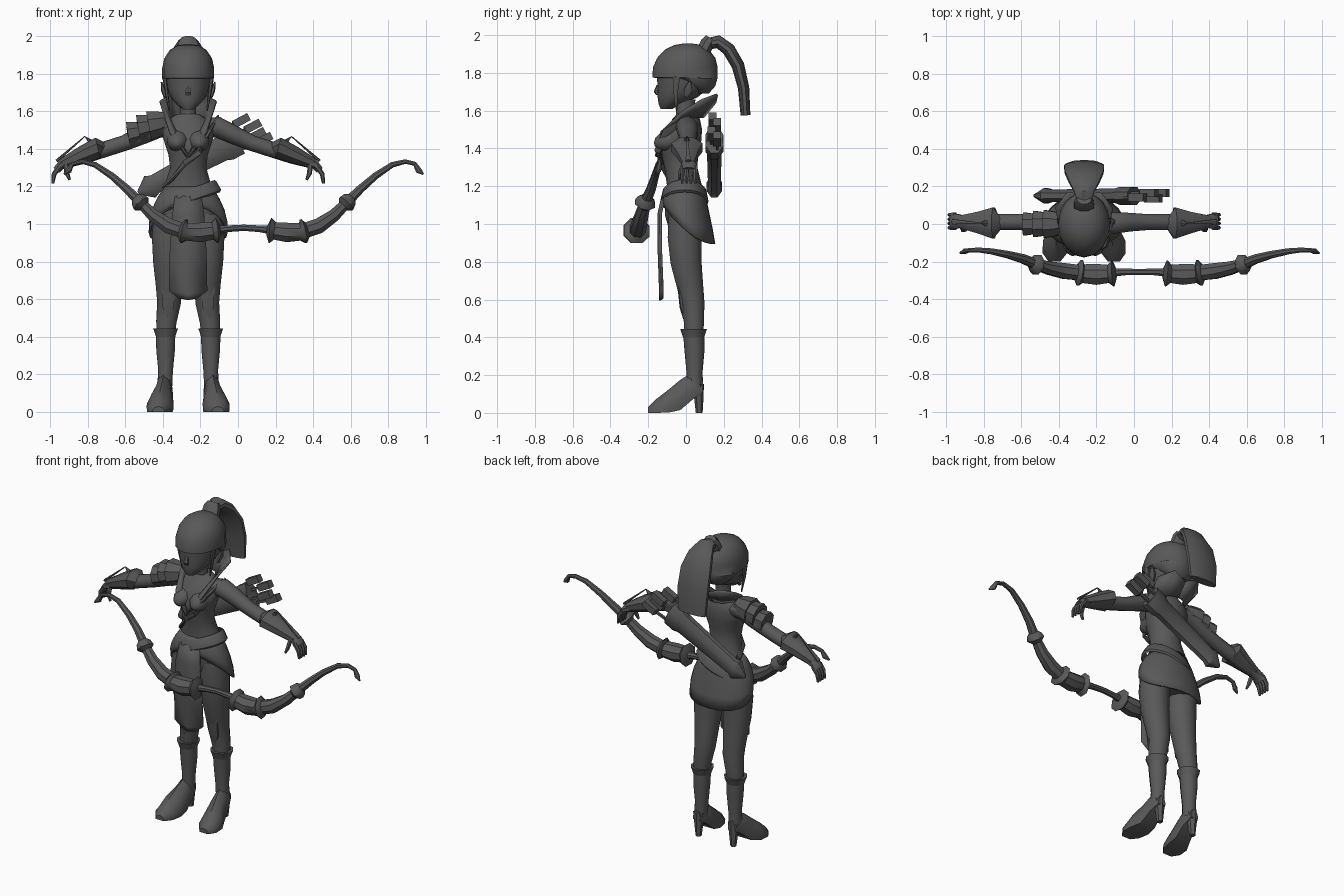
import bpy, bmesh, math
from mathutils import Vector

CX = -0.265  # body centre line
GREY = bpy.data.materials.new("dark_grey")
GREY.diffuse_color = (0.1, 0.1, 0.1, 1)


def finish(name, bm, angle=40):
    bmesh.ops.recalc_face_normals(bm, faces=bm.faces)
    me = bpy.data.meshes.new(name)
    bm.to_mesh(me)
    bm.free()
    me.materials.append(GREY)
    ob = bpy.data.objects.new(name, me)
    bpy.context.collection.objects.link(ob)
    bpy.ops.object.select_all(action='DESELECT')
    ob.select_set(True)
    bpy.context.view_layer.objects.active = ob
    bpy.ops.object.shade_smooth_by_angle(angle=math.radians(angle))
    return ob


def skin(name, rings, closed=True, caps=True, angle=40):
    """Bridge a list of point rings into one surface."""
    bm = bmesh.new()
    rows = [[bm.verts.new(p) for p in r] for r in rings]
    n = len(rows[0])
    for a, b in zip(rows, rows[1:]):
        for i in range(n if closed else n - 1):
            j = (i + 1) % n
            bm.faces.new((a[i], a[j], b[j], b[i]))
    if caps:
        bm.faces.new(rows[0])
        bm.faces.new(rows[-1])
    return finish(name, bm, angle)


def tube(name, pts, n=10, side=(0, 1, 0), s=1, cx=CX, angle=40):
    """Path of (x, y, z, radius along side, radius across)."""
    c = [Vector((cx + s * p[0], p[1], p[2])) for p in pts]
    rings = []
    for i, p in enumerate(pts):
        t = (c[min(i + 1, len(c) - 1)] - c[max(i - 1, 0)]).normalized()
        u = Vector(side)
        u = (u - t * u.dot(t)).normalized()
        v = t.cross(u)
        rings.append([c[i] + u * p[3] * math.cos(a) + v * p[4] * math.sin(a)
                      for a in (2 * math.pi * (k + .5) / n for k in range(n))])
    return skin(name, rings, angle=angle)


def stack(name, rows, n=16, x=0):
    """Level rings of (z, half width, front y, back y)."""
    return skin(name, [[(CX + x + w * math.sin(a), (f + b) / 2 - (b - f) / 2 * math.cos(a), z)
                        for a in (2 * math.pi * k / n for k in range(n))]
                       for z, w, f, b in rows])


# head, hair and neck
stack("face", [(1.61, .03, -.135, -.07), (1.635, .06, -.145, -.03), (1.67, .09, -.15, .06),
               (1.72, .115, -.15, .12), (1.79, .125, -.155, .15)])
stack("hair_cap", [(1.69, .06, .05, .12), (1.73, .11, -.01, .155), (1.77, .133, -.1, .166),
                   (1.775, .138, -.178, .167), (1.83, .138, -.175, .168), (1.88, .127, -.152, .155),
                   (1.925, .098, -.11, .12), (1.948, .06, -.06, .08), (1.956, .02, -.01, .03)])
tube("nose", [(0, -.148, 1.735, .012, .008), (0, -.158, 1.70, .017, .013),
              (0, -.15, 1.685, .015, .008)], 6, (1, 0, 0))
stack("neck", [(1.5, .06, -.05, .06), (1.57, .045, -.05, .04), (1.66, .045, -.06, .05)], 10)
for s in (1, -1):
    tube("ear", [(.12, 0, 1.675, .012, .01), (.132, .012, 1.71, .025, .012),
                 (.142, .02, 1.755, .006, .004)], 6, s=s)
    tube("side_lock", [(.125, -.05, 1.78, .022, .012), (.115, -.055, 1.7, .014, .01),
                       (.1, -.05, 1.6, .004, .004)], 6, s=s)

# ponytail
tube("hair_tie", [(0, .085, 1.9, .06, .04), (0, .115, 1.96, .055, .04), (0, .13, 1.985, .04, .03)],
     8, (1, 0, 0))
tube("ponytail", [(0, .1, 1.95, .035, .03), (0, .17, 1.965, .055, .035), (0, .225, 1.925, .085, .035),
                  (0, .275, 1.84, .108, .034), (0, .305, 1.72, .112, .03), (0, .315, 1.575, .1, .026)],
     10, (1, 0, 0))

# torso
stack("torso", [(.94, .13, -.08, .1), (1.04, .18, -.11, .11), (1.12, .17, -.11, .105),
                (1.2, .125, -.1, .085), (1.3, .096, -.115, .06), (1.37, .105, -.13, .065),
                (1.43, .125, -.14, .08), (1.5, .145, -.11, .085), (1.55, .115, -.07, .075),
                (1.585, .06, -.05, .06)])
for s in (1, -1):
    tube("bust", [(.055, -.06, 1.45, .06, .06), (.058, -.12, 1.435, .055, .052),
                  (.06, -.155, 1.425, .032, .03), (.06, -.168, 1.422, .008, .008)], 10, (1, 0, 0), s=s)

# flared collar, half outline mirrored
base = [(0, -.135, 1.37), (.05, -.13, 1.47), (.085, -.06, 1.54), (.085, .02, 1.57), (.05, .07, 1.57), (0, .085, 1.57)]
rim = [(.0, -.165, 1.36), (.09, -.135, 1.49), (.125, -.02, 1.6), (.145, .08, 1.66), (.085, .16, 1.69), (0, .15, 1.65)]
for s in (1, -1):
    col = skin("collar", [[(CX + s * x, y, z) for x, y, z in r] for r in (base, rim)],
               closed=False, caps=False)
    col.modifiers.new("thickness", 'SOLIDIFY').thickness = .014

# skirt with a hem that drops to the back
rows = []
for t, w, f, b in ((0, .125, -.103, .088), (.25, .165, -.118, .11), (.5, .193, -.128, .126),
                   (.75, .208, -.13, .142), (1, .21, -.127, .155)):
    ring = []
    for k in range(24):
        a = 2 * math.pi * k / 24
        y = (f + b) / 2 - (b - f) / 2 * math.cos(a)
        hem = .895 + .205 * max(0, (b - y) / (b - f)) ** 1.8
        ring.append((CX + w * math.sin(a), y, 1.2 + (hem - 1.2) * t))
    rows.append(ring)
skirt = skin("skirt", rows, caps=False)
skirt.modifiers.new("thickness", 'SOLIDIFY').thickness = .01

# tilted belt
belt = [[(CX + w * math.sin(a), -.008 - d * math.cos(a), z + .35 * w * math.sin(a))
         for a in (2 * math.pi * k / 20 for k in range(20))]
        for z, w, d in ((1.185, .14, .105), (1.175, .15, .116), (1.12, .176, .127), (1.11, .168, .12))]
skin("belt", belt, caps=False)

# front cloth panel with a clipped tip
cloth = skin("front_cloth", [[(CX - w, y, z), (CX, y - .012, z - d), (CX + w, y, z)] for z, w, y, d in
                             ((1.15, .07, -.118, 0), (1.05, .085, -.14, 0), (.85, .098, -.138, 0),
                              (.645, .102, -.13, .02), (.605, .05, -.13, .01))],
             closed=False, caps=False)
cloth.modifiers.new("thickness", 'SOLIDIFY').thickness = .012

# chest strap
tube("chest_strap", [(.15, .03, 1.56, .03, .008), (.11, -.105, 1.49, .025, .012), (.06, -.15, 1.385, .022, .012),
                     (-.02, -.128, 1.32, .02, .01), (-.085, -.085, 1.24, .02, .012), (-.125, .02, 1.2, .02, .01)],
     6, (.5, 0, .8))

for s in (1, -1):
    # legs and boots
    tube("leg", [(.1, -.005, 1.05, .085, .09), (.103, -.008, .93, .093, .092), (.104, .0, .8, .085, .085),
                 (.102, .02, .68, .073, .073), (.102, .036, .58, .065, .064), (.116, .042, .48, .056, .055),
                 (.12, .042, .4, .05, .05)], 12, (1, 0, 0), s)
    tube("knee_guard", [(.104, -.045, .76, .012, .008), (.104, -.034, .68, .042, .012),
                        (.106, -.022, .56, .035, .012), (.112, -.008, .5, .008, .008)], 6, (1, 0, 0), s)
    tube("boot_cuff", [(.12, .04, .4, .054, .056), (.12, .04, .425, .062, .064), (.12, .04, .445, .07, .071),
                       (.12, .04, .44, .05, .05)], 10, (1, 0, 0), s)
    tube("boot_shaft", [(.12, .04, .43, .055, .056), (.12, .045, .33, .052, .053), (.12, .045, .22, .041, .043),
                        (.125, .045, .13, .042, .045)], 10, (1, 0, 0), s)
    foot = []
    for x, y, lo, hi, w in ((.125, .09, .11, .17, .025), (.128, .04, .075, .22, .043), (.135, -.03, .015, .175, .052),
                            (.148, -.09, .002, .125, .068), (.156, -.155, 0, .075, .062), (.158, -.2, 0, .03, .03)):
        foot.append([(CX + s * (x + w * u), y, lo + (hi - lo) * v) for u, v in
                     ((-1, 0), (1, 0), (1.05, .35), (.65, .8), (0, 1), (-.65, .8), (-1.05, .35))])
    skin("foot", foot)
    tube("heel", [(.125, .06, .15, .04, .035), (.125, .068, .08, .028, .025), (.125, .07, 0, .018, .018)],
         6, (1, 0, 0), s)
    # arms, bracers and hands
    tube("arm", [(.08, .0, 1.51, .06, .05), (.155, .005, 1.515, .06, .056), (.24, .01, 1.475, .052, .05),
                 (.34, .01, 1.43, .044, .042), (.45, .01, 1.395, .045, .042), (.55, .012, 1.355, .036, .034),
                 (.64, .015, 1.325, .03, .026)], 10, s=s)
    tube("bracer", [(.46, .008, 1.395, .048, .045), (.48, .005, 1.405, .09, .06), (.56, .008, 1.37, .062, .05),
                    (.66, .012, 1.325, .036, .032), (.675, .014, 1.32, .03, .024)], 8, s=s)
    tube("bracer_point", [(.5, .005, 1.42, .03, .02), (.55, .005, 1.465, .003, .003),
                          (.7, .012, 1.335, .016, .008)], 6, s=s)
    tube("palm", [(.63, .015, 1.325, .03, .024), (.675, .015, 1.315, .042, .026), (.7, .015, 1.285, .045, .022)], 8, s=s)
    for k in range(4):
        y = -.02 + .023 * k
        tube("finger", [(.685, y, 1.305, .013, .014), (.713, y, 1.265, .012, .013),
                        (.72, y, 1.215, .007, .008)], 6, s=s)
    tube("thumb", [(.65, -.01, 1.315, .016, .015), (.645, -.03, 1.27, .014, .013),
                   (.63, -.035, 1.235, .007, .007)], 6, s=s)

# layered guard on one shoulder
for x, z, r in ((.15, 1.535, .07), (.205, 1.52, .066), (.26, 1.49, .058)):
    tube("shoulder_guard", [(x - .04, 0, z + .012, r * .7, r * .75), (x, 0, z, r, r),
                            (x + .06, 0, z - .012, r * 1.15, r * 1.2), (x + .055, 0, z - .01, r * .8, r * .8)], 8, s=-1)

# quiver and arrows, slanted behind the back
q0, q1 = Vector((-.53, .15, 1.165)), Vector((.02, .15, 1.455))
d = (q1 - q0).normalized()
up = Vector((-d.z, 0, d.x))


def along(t, off, y, ry, r):
    p = q0 + d * t + up * off
    return (p.x, y, p.z, ry, r)


tube("quiver", [along(0, 0, .15, .008, .012), along(.07, 0, .15, .044, .07), along(.1, 0, .15, .036, .056),
                along(.5, 0, .15, .042, .072), along(.53, 0, .15, .052, .085), along(.6, 0, .15, .052, .085),
                along(.59, 0, .15, .04, .07)], 8, cx=0)
for off, y, end in ((.085, .14, .71), (.03, .165, .75), (-.02, .135, .75), (-.06, .165, .77)):
    tube("arrow", [along(.45, off * .6, y, .01, .01), along(end - .1, off, y, .01, .01),
                   along(end - .09, off, y, .03, .03), along(end, off, y, .03, .03)], 4, cx=0)

# bow: centre handle, then both halves mirrored
BX = .03
tube("bow_handle", [(-.17, -.26, .965, .026, .026), (-.08, -.255, .975, .019, .019), (0, -.255, .98, .018, .018),
                    (.08, -.255, .975, .019, .019), (.17, -.26, .965, .026, .026)], 8, cx=BX)
for s in (1, -1):
    tube("bow_grip", [(.125, -.262, .967, .03, .03), (.142, -.263, .965, .075, .072), (.165, -.265, .963, .052, .05),
                      (.23, -.268, .955, .06, .056), (.3, -.264, .958, .054, .05), (.318, -.26, .962, .074, .07),
                      (.34, -.257, .968, .04, .04)], 8, s=s, cx=BX)
    tube("bow_limb", [(.31, -.26, .96, .044, .044), (.4, -.25, .99, .045, .044), (.48, -.235, 1.045, .038, .036),
                      (.55, -.215, 1.115, .03, .029), (.62, -.185, 1.185, .026, .024), (.7, -.163, 1.255, .021, .02),
                      (.79, -.145, 1.315, .017, .016), (.86, -.138, 1.332, .014, .013), (.91, -.14, 1.32, .012, .012),
                      (.93, -.145, 1.285, .015, .018), (.955, -.155, 1.265, .005, .005)], 8, s=s, cx=BX)
    tube("bow_knot", [(.528, -.222, 1.09, .028, .028), (.545, -.217, 1.108, .058, .052), (.56, -.211, 1.126, .05, .045),
                      (.575, -.205, 1.14, .026, .026)], 8, s=s, cx=BX)
